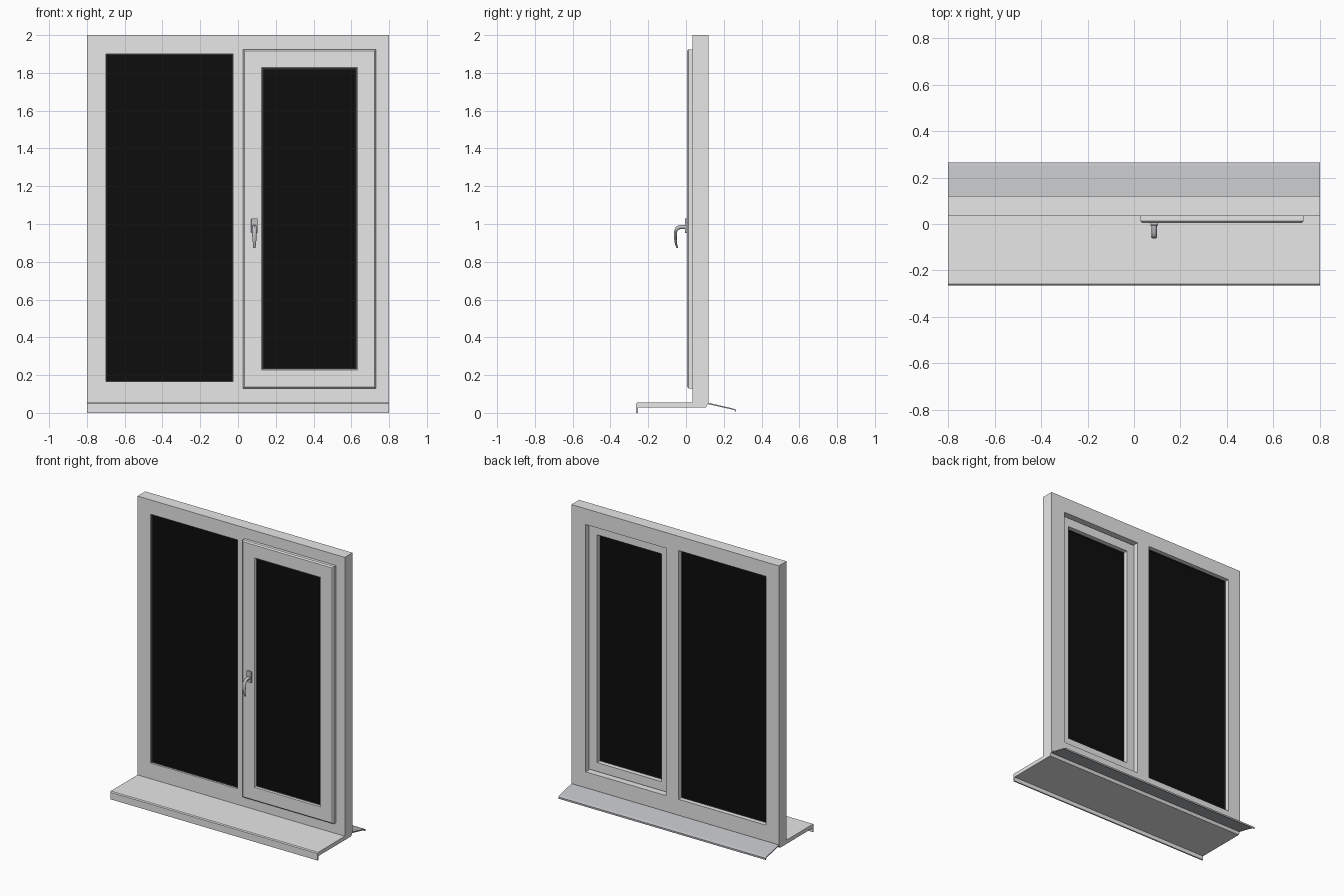
import bpy, bmesh, math
from mathutils import Vector

if "Cube" in bpy.data.objects:
    bpy.data.objects.remove(bpy.data.objects["Cube"])


def material(name, r, g, b):
    m = bpy.data.materials.new(name)
    m.use_nodes = True
    m.diffuse_color = (r, g, b, 1)
    m.node_tree.nodes["Principled BSDF"].inputs["Base Color"].default_value = (r, g, b, 1)
    return m


WHITE = material("white_plastic", 0.8, 0.8, 0.8)
GLASS = material("black_glass", 0.004, 0.004, 0.004)
METAL = material("grey_metal", 0.52, 0.53, 0.55)
RUBBER = material("dark_rubber", 0.03, 0.03, 0.03)


def finish(name, bm, mat, bevel=0, smooth=False):
    bmesh.ops.recalc_face_normals(bm, faces=bm.faces[:])
    me = bpy.data.meshes.new(name)
    bm.to_mesh(me)
    bm.free()
    me.materials.append(mat)
    ob = bpy.data.objects.new(name, me)
    bpy.context.collection.objects.link(ob)
    if bevel:
        mod = ob.modifiers.new("soft_edges", "BEVEL")
        mod.width = bevel
        mod.segments = 2
    if smooth:
        bpy.context.view_layer.objects.active = ob
        ob.select_set(True)
        bpy.ops.object.shade_smooth_by_angle(angle=math.radians(40))
        ob.select_set(False)
    return ob


def box(name, x, y, z, mat, bevel=0):
    bm = bmesh.new()
    bmesh.ops.create_cube(bm, size=1)
    for v in bm.verts:
        v.co = [lo + (c + 0.5) * (hi - lo) for c, (lo, hi) in zip(v.co, (x, y, z))]
    return finish(name, bm, mat, bevel)


def extrude_x(name, profile, half, mat):
    """Extrude a closed (y, z) profile along x."""
    bm = bmesh.new()
    face = bm.faces.new([bm.verts.new((-half, y, z)) for y, z in profile])
    new = bmesh.ops.extrude_face_region(bm, geom=[face])["geom"]
    bmesh.ops.translate(bm, vec=(2 * half, 0, 0),
                        verts=[g for g in new if isinstance(g, bmesh.types.BMVert)])
    return finish(name, bm, mat)


def ring(name, x, z, section, mat):
    """Sweep a closed (inset, y) section round a rectangle with mitred corners."""
    bm = bmesh.new()
    loops = [[bm.verts.new(p) for p in ((x[0] + i, y, z[0] + i), (x[1] - i, y, z[0] + i),
                                        (x[1] - i, y, z[1] - i), (x[0] + i, y, z[1] - i))]
             for i, y in section]
    for a, b in zip(loops, loops[1:] + loops[:1]):
        for k in range(4):
            n = (k + 1) % 4
            bm.faces.new((a[k], a[n], b[n], b[k]))
    return finish(name, bm, mat)


def glazing(side, x, z, front, back):
    box(side + "_glass", x, (front, back), z, GLASS)
    for face, y, d in (("front", front, -0.004), ("back", back, 0.004)):
        ring(f"{side}_{face}_gasket", x, z, [(0, y), (0, y + d), (0.005, y + d), (0.005, y)], RUBBER)


# Outer frame: one slab with a chamfered rear foot and two openings
FIXED_X, FIXED_Z = (-0.7, -0.027), (0.165, 1.9)
SASH_X, SASH_Z = (0.07, 0.69), (0.165, 1.89)
frame = extrude_x("outer_frame", [(0.035, 0.028), (0.105, 0.028), (0.12, 0.055),
                                  (0.12, 2), (0.035, 2)], 0.8, WHITE)
for x, z in ((FIXED_X, FIXED_Z), (SASH_X, SASH_Z)):
    cutter = box("opening_cutter", x, (-0.1, 0.3), z, WHITE)
    cutter.hide_render = True
    mod = frame.modifiers.new("opening", "BOOLEAN")
    mod.operation, mod.solver, mod.object = "DIFFERENCE", "EXACT", cutter
    bpy.context.view_layer.objects.active = frame
    bpy.ops.object.modifier_apply(modifier=mod.name)
    bpy.data.objects.remove(cutter)
glazing("fixed", FIXED_X, FIXED_Z, 0.052, 0.085)

# Opening sash: overlapping lip at the front, body set back into the frame
ring("sash_frame", (0.027, 0.73), (0.13, 1.925),
     [(0, 0.035), (0, 0.013), (0.008, 0.005), (0.097, 0.005), (0.103, 0.011),
      (0.103, 0.085), (0.041, 0.085), (0.041, 0.035)], WHITE)
glazing("sash", (0.13, 0.627), (0.233, 1.822), 0.02, 0.05)

# Inner sill board with a dropped nose
extrude_x("inner_sill", [(0.036, 0.055), (-0.259, 0.055), (-0.265, 0.049), (-0.265, 0),
                         (-0.255, 0), (-0.255, 0.028), (0.036, 0.028)], 0.8, WHITE)

# Outer drip sill, a thin folded sheet
extrude_x("outer_drip_sill", [(0.112, 0.055), (0.25, 0.023), (0.265, 0.016), (0.265, 0.004),
                              (0.261, 0.004), (0.261, 0.012), (0.248, 0.017), (0.108, 0.048)],
          0.8, METAL)

# Handle: base plate, and a lever swept through tapering rounded sections
HX = 0.087
box("handle_plate", (HX - 0.017, HX + 0.017), (-0.006, 0.006), (0.952, 1.03), METAL, 0.003)
path = [(0.0, 0.984, 0.012, 0.012), (-0.03, 0.984, 0.011, 0.011), (-0.047, 0.978, 0.012, 0.01),
        (-0.055, 0.96, 0.013, 0.008), (-0.056, 0.925, 0.011, 0.007),
        (-0.053, 0.895, 0.008, 0.006), (-0.046, 0.873, 0.006, 0.004)]
bm = bmesh.new()
rows, sides = [], 12
for i, (y, z, w, t) in enumerate(path):
    a, b = path[max(i - 1, 0)], path[min(i + 1, len(path) - 1)]
    across = Vector((0, a[1] - b[1], b[0] - a[0])).normalized()
    rows.append([bm.verts.new(Vector((HX + w * math.cos(q), y, z)) + across * t * math.sin(q))
                 for q in (2 * math.pi * k / sides for k in range(sides))])
for a, b in zip(rows, rows[1:]):
    for k in range(sides):
        n = (k + 1) % sides
        bm.faces.new((a[k], a[n], b[n], b[k]))
bm.faces.new(rows[0])
bm.faces.new(rows[-1])
finish("handle_lever", bm, METAL, smooth=True)
